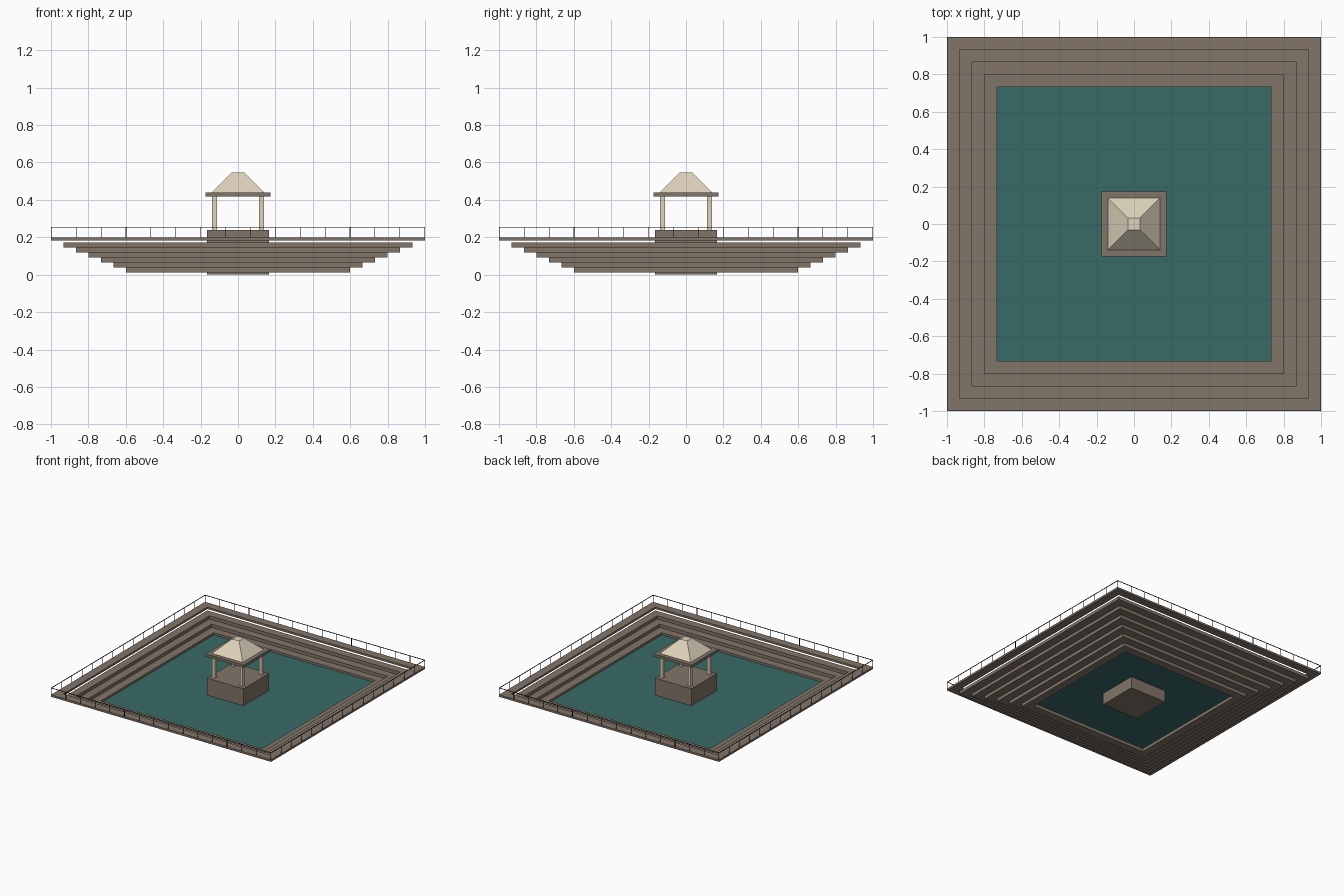
import bpy
import bmesh

old = bpy.data.objects.get("Cube")
if old:
    bpy.data.objects.remove(old, do_unlink=True)


def material(name, rgb):
    # sRGB bytes to a linear flat colour
    lin = [((c / 255 + 0.055) / 1.055) ** 2.4 for c in rgb]
    m = bpy.data.materials.new(name)
    m.use_nodes = True
    m.diffuse_color = (*lin, 1)
    bsdf = m.node_tree.nodes["Principled BSDF"]
    bsdf.inputs["Base Color"].default_value = (*lin, 1)
    bsdf.inputs["Roughness"].default_value = 0.8
    return m


STONE = material("brown stone", (130, 117, 105))
WATER = material("teal water", (56, 107, 103))
CREAM = material("cream plaster", (222, 211, 188))
IRON = material("black iron", (18, 18, 18))


def finish(bm, name, mat):
    bmesh.ops.recalc_face_normals(bm, faces=bm.faces[:])
    mesh = bpy.data.meshes.new(name)
    bm.to_mesh(mesh)
    bm.free()
    mesh.materials.append(mat)
    obj = bpy.data.objects.new(name, mesh)
    bpy.context.collection.objects.link(obj)
    return obj


def square_loop(bm, half, z, x=0, y=0):
    return [bm.verts.new((x + sx * half, y + sy * half, z))
            for sx, sy in ((-1, -1), (1, -1), (1, 1), (-1, 1))]


def bridge(bm, a, b):
    for i in range(4):
        j = (i + 1) % 4
        bm.faces.new((a[i], a[j], b[j], b[i]))


def add_block(bm, half, z0, z1, x=0, y=0, top=None):
    low = square_loop(bm, half, z0, x, y)
    high = square_loop(bm, half if top is None else top, z1, x, y)
    bridge(bm, low, high)
    bm.faces.new(low)
    bm.faces.new(high)


def block(name, mat, half, z0, z1, top=None):
    bm = bmesh.new()
    add_block(bm, half, z0, z1, top=top)
    return finish(bm, name, mat)


def frame(name, mat, outer, inner, z0, z1):
    bm = bmesh.new()
    loops = [square_loop(bm, h, z)
             for h, z in ((outer, z0), (outer, z1), (inner, z1), (inner, z0))]
    for i in range(4):
        bridge(bm, loops[i], loops[(i + 1) % 4])
    return finish(bm, name, mat)


# Stepped basin: floating walkway above six square steps
TREAD = 1 / 15
RISE = 0.0265
frame("walkway", STONE, 1.0, 1 - TREAD, 0.182, 0.198)
for k in range(6):
    outer = 1 - TREAD * (k + 1)
    top = 0.171 - RISE * k
    frame(f"step_{k + 1}", STONE, outer, outer - TREAD, top - RISE, top)

# Pool
block("water", WATER, 1 - 4 * TREAD, 0.096, 0.1)

# Railing round the walkway
EDGE = 0.998
frame("top_rail", IRON, 1.0, 0.996, 0.252, 0.256)
bm = bmesh.new()
for i in range(15):
    t = -EDGE + 2 * EDGE * i / 15
    for x, y in ((t, -EDGE), (EDGE, t), (-t, EDGE), (-EDGE, -t)):
        add_block(bm, 0.0015, 0.198, 0.253, x, y)
finish(bm, "rail_posts", IRON)

# Central pavilion
block("pavilion_base", STONE, 0.165, 0, 0.24)
bm = bmesh.new()
for x in (-0.126, 0.126):
    for y in (-0.126, 0.126):
        add_block(bm, 0.0125, 0.24, 0.418, x, y)
finish(bm, "pavilion_columns", CREAM)
block("roof_slab", STONE, 0.173, 0.418, 0.44)
block("hipped_roof", CREAM, 0.14, 0.44, 0.546, top=0.033)
